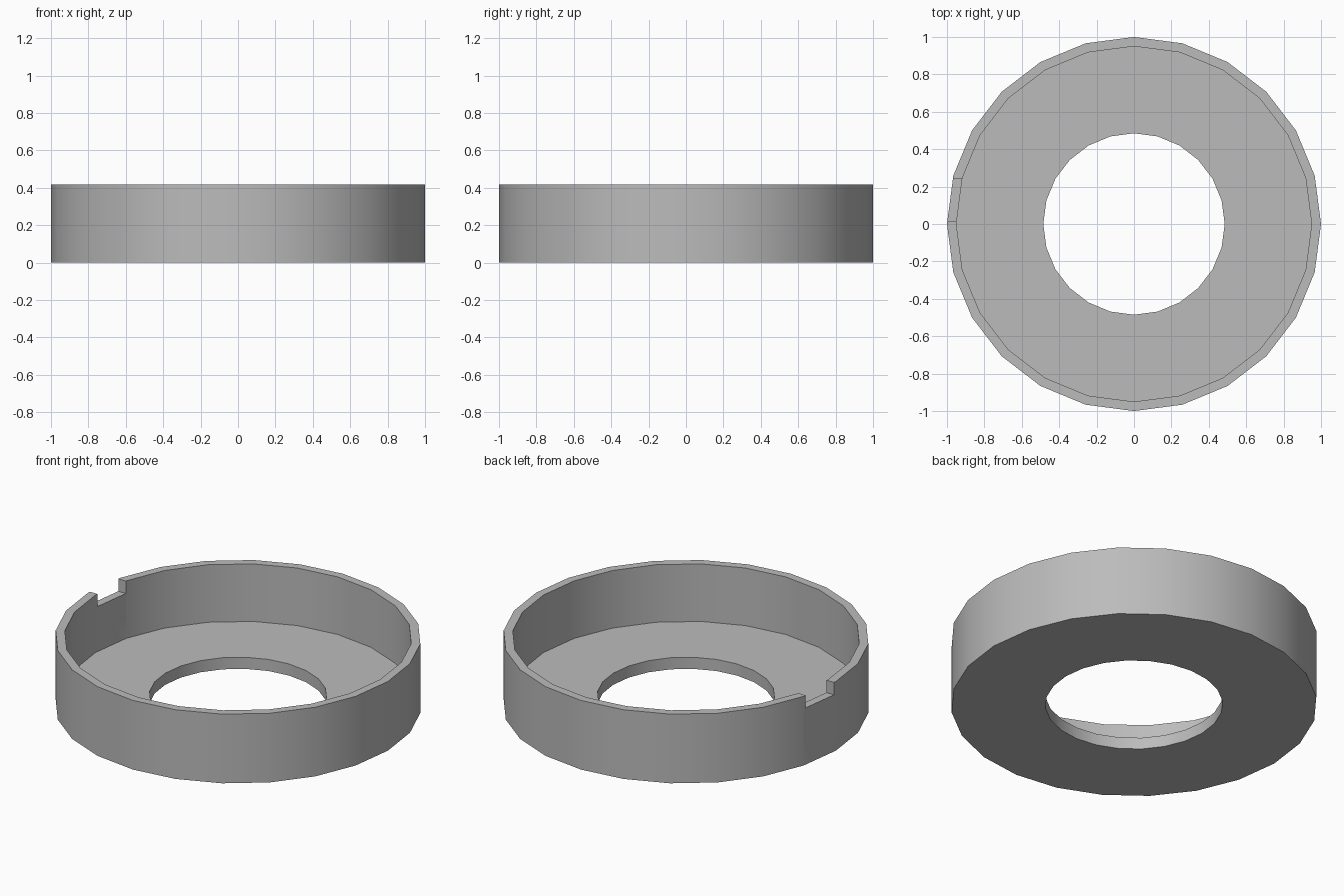
import bpy, bmesh, math
from mathutils import Matrix, Vector

cube = bpy.data.objects.get("Cube")
if cube:
    bpy.data.objects.remove(cube, do_unlink=True)

SIDES, OUTER, INNER, HOLE = 24, 1.0, 0.95, 0.485
HEIGHT, FLOOR = 0.417, 0.07
NOTCH_DEPTH, NOTCH_START, NOTCH_END = 0.075, 0.016, 0.242

grey = bpy.data.materials.new("plain grey")
grey.use_nodes = True
colour = (0.5, 0.5, 0.5, 1)
grey.diffuse_color = colour
grey.node_tree.nodes["Principled BSDF"].inputs["Base Color"].default_value = colour


def make_object(name, bm):
    bmesh.ops.recalc_face_normals(bm, faces=bm.faces)
    mesh = bpy.data.meshes.new(name)
    bm.to_mesh(mesh)
    bm.free()
    mesh.materials.append(grey)
    obj = bpy.data.objects.new(name, mesh)
    bpy.context.collection.objects.link(obj)
    return obj


# Round tray: floor with a central hole and a thin upright rim, turned from one profile
profile = [(HOLE, 0), (OUTER, 0), (OUTER, HEIGHT), (INNER, HEIGHT), (INNER, FLOOR), (HOLE, FLOOR)]
bm = bmesh.new()
rings = []
for i in range(SIDES):
    turn = Matrix.Rotation(math.tau * i / SIDES, 3, 'Z')
    rings.append([bm.verts.new(turn @ Vector((r, 0, z))) for r, z in profile])
for i, ring in enumerate(rings):
    following = rings[(i + 1) % SIDES]
    for j in range(len(profile)):
        k = (j + 1) % len(profile)
        bm.faces.new((ring[j], following[j], following[k], ring[k]))
tray = make_object("ring_tray", bm)

# Notch in the rim on the right side
bm = bmesh.new()
size = Vector((0.3, NOTCH_END - NOTCH_START, 2 * NOTCH_DEPTH))
centre = Vector((-OUTER, (NOTCH_START + NOTCH_END) / 2, HEIGHT))
bmesh.ops.create_cube(bm, size=1, matrix=Matrix.Translation(centre) @ Matrix.Diagonal(size).to_4x4())
cutter = make_object("notch_cutter", bm)
cutter.hide_render = True

cut = tray.modifiers.new("rim notch", 'BOOLEAN')
cut.operation = 'DIFFERENCE'
cut.solver = 'EXACT'
cut.object = cutter
bpy.ops.object.select_all(action='DESELECT')
tray.select_set(True)
bpy.context.view_layer.objects.active = tray
bpy.ops.object.modifier_apply(modifier=cut.name)
bpy.data.objects.remove(cutter, do_unlink=True)

# Smooth round walls, crisp rims
bpy.ops.object.shade_smooth_by_angle(angle=math.radians(30))
